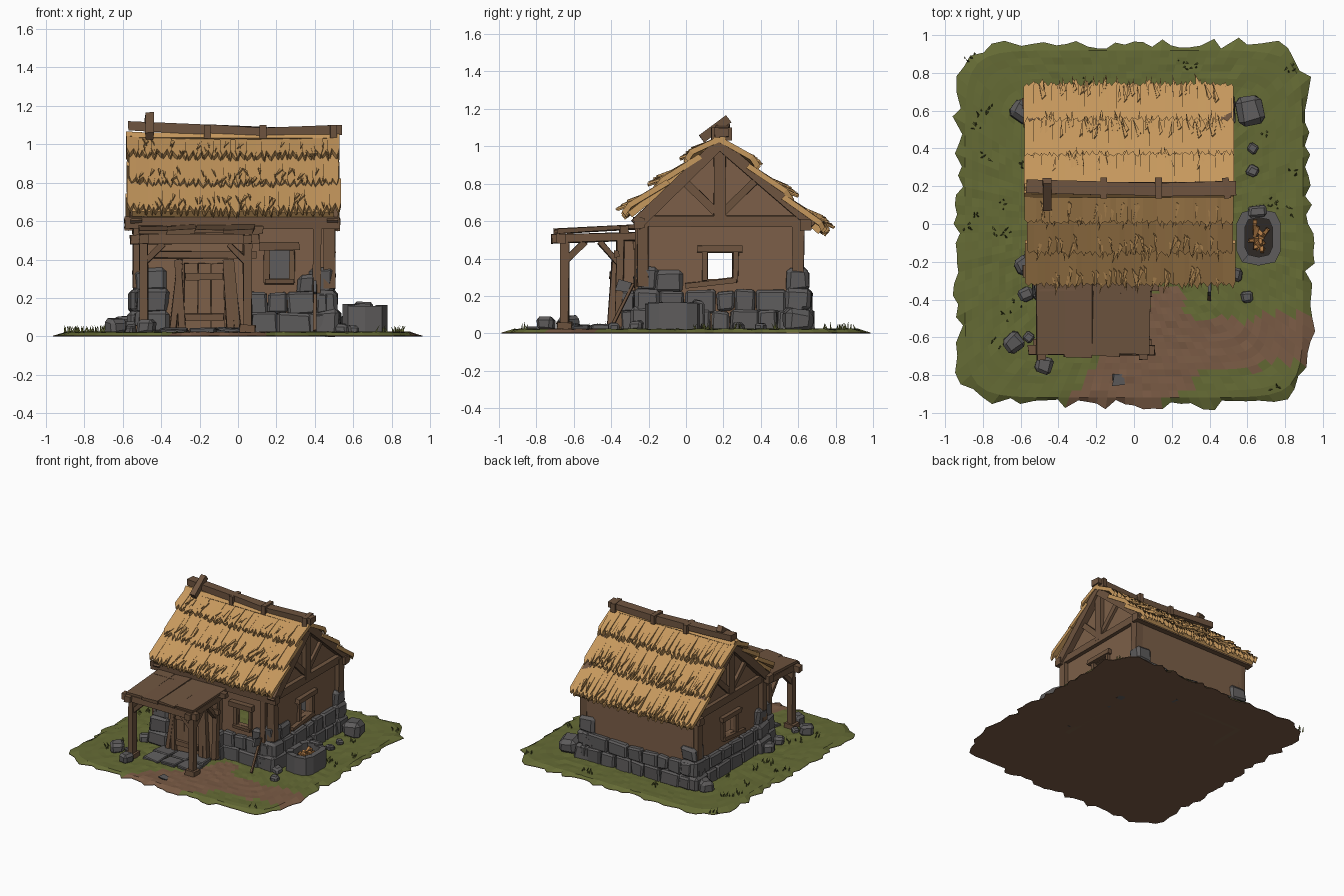
import bpy, bmesh, math, random
from mathutils import Vector as V, Matrix

random.seed(7)
rnd = random.uniform
if "Cube" in bpy.data.objects:
    bpy.data.objects.remove(bpy.data.objects["Cube"])


def material(name, hexa):
    m = bpy.data.materials.new(name)
    m.use_nodes = True
    srgb = [int(hexa[i:i + 2], 16) / 255 for i in (0, 2, 4)]
    col = [((c + 0.055) / 1.055) ** 2.4 for c in srgb] + [1]
    m.diffuse_color = col
    m.node_tree.nodes["Principled BSDF"].inputs["Base Color"].default_value = col
    return m


THATCH, TIMBER = material("thatch", "C6985D"), material("timber", "6E543F")
DAUB, STONE = material("daub", "7C5F48"), material("stone", "5E5C5C")
GRASS, DIRT = material("grass", "656B35"), material("dirt", "7A5B45")
CHAR, WOOD = material("charcoal", "2E2926"), material("firewood", "B07A45")


class Part:
    """Collects simple solids into one named object."""
    def __init__(self, name, *mats):
        self.name, self.mats, self.bm = name, mats, bmesh.new()

    def box(self, c, size, rot=None, jit=0.0, bevel=0.0):
        mat = Matrix.Translation(c) @ (rot or Matrix()) @ Matrix.Diagonal((*size, 1))
        verts = bmesh.ops.create_cube(self.bm, size=1, matrix=mat)["verts"]
        for v in verts:
            v.co += V((rnd(-jit, jit), rnd(-jit, jit), rnd(-jit, jit)))
        if bevel:
            edges = list({e for v in verts for e in v.link_edges})
            bmesh.ops.bevel(self.bm, geom=edges, offset=bevel, segments=1, affect='EDGES')

    def beam(self, p, q, w, h=None, jit=0.004):
        p, q = V(p), V(q)
        x = (q - p).normalized()
        up = V((0, 1, 0)) if abs(x.z) > 0.95 else V((0, 0, 1))
        y = up.cross(x).normalized()
        rot = Matrix((x, y, x.cross(y))).transposed().to_4x4()
        self.box((p + q) / 2, ((q - p).length, w, h or w), rot, jit)

    def prism(self, pts, vec):
        a = [self.bm.verts.new(p) for p in pts]
        b = [self.bm.verts.new(V(p) + V(vec)) for p in pts]
        self.bm.faces.new(a)
        self.bm.faces.new(b[::-1])
        for i in range(len(a)):
            j = i - 1
            self.bm.faces.new((a[j], a[i], b[i], b[j]))

    def done(self):
        bmesh.ops.recalc_face_normals(self.bm, faces=self.bm.faces)
        me = bpy.data.meshes.new(self.name)
        self.bm.to_mesh(me)
        self.bm.free()
        for m in self.mats:
            me.materials.append(m)
        ob = bpy.data.objects.new(self.name, me)
        bpy.context.collection.objects.link(ob)


X0, X1, Y0, Y1, YR = -0.51, 0.47, -0.24, 0.63, 0.18   # wall planes and ridge line
TRACK = [V(p) for p in ((-0.15, -0.98), (0.2, -0.66), (0.98, -0.6))]


def on_path(x, y):
    p = V((x, y))
    for a, b, r in ((TRACK[0], TRACK[1], 0.2), (TRACK[1], TRACK[2], 0.13), (TRACK[1], V((0.17, -0.4)), 0.09)):
        t = max(0, min(1, (p - a).dot(b - a) / (b - a).length_squared))
        if (p - a.lerp(b, t)).length < r + 0.02 * math.sin(17 * x + 11 * y):
            return True
    return False


# Ground: a ragged rounded square with a dirt track
g = Part("ground", GRASS, DIRT)
N, R = 120, 26
rings = []
edge = [1 + rnd(-0.03, 0.035) for _ in range(N)]
for k in range(1, R + 1):
    ring = []
    for i in range(N):
        a = math.tau * i / N
        c, s = math.cos(a), math.sin(a)
        r = (abs(c) ** 9 + abs(s) ** 9) ** (-1 / 9) * k / R * (edge[i] if k == R else 1)
        z = 0.004 if k == R else 0.022 + rnd(-0.004, 0.004)
        ring.append(g.bm.verts.new((0.93 * r * c, 0.955 * r * s, z)))
    rings.append(ring)
rings.append([g.bm.verts.new((v.co.x, v.co.y, 0)) for v in rings[-1]])
g.bm.faces.new(rings[0])
under = g.bm.faces.new(rings[-1])
for lo, hi in zip(rings, rings[1:]):
    for i in range(N):
        g.bm.faces.new((lo[i - 1], lo[i], hi[i], hi[i - 1]))
for f in g.bm.faces:
    c = f.calc_center_median()
    f.material_index = int(f == under or c.z < 0.003 or on_path(c.x, c.y))
g.done()

# Grass blades in small clumps
g = Part("grass_blades", GRASS)
for _ in range(60):
    x, y = rnd(-0.88, 0.88), rnd(-0.88, 0.9)
    if on_path(x, y) or (abs(x) < 0.6 and -0.72 < y < 0.68):
        continue
    for _ in range(4):
        m = Matrix.Translation((x + rnd(-0.03, 0.03), y + rnd(-0.03, 0.03), 0.035)) @ Matrix.Rotation(rnd(-0.5, 0.5), 4, 'X') @ Matrix.Rotation(rnd(-0.5, 0.5), 4, 'Y')
        bmesh.ops.create_cone(g.bm, cap_ends=True, segments=3, radius1=0.007, radius2=0, depth=rnd(0.03, 0.06), matrix=m)
g.done()

# Walls: gables with a window each, front with one window, plain back
w = Part("walls", DAUB)
for x in (X0, X1 - 0.04):
    for side, eave in ((Y0, 0.6), (Y1, 0.6)):
        win = YR + math.copysign(0.07, side - YR)
        pts = [(side, 0), (YR, 0), (YR, 0.29), (win, 0.29), (win, 0.43), (YR, 0.43), (YR, 1.02), (side, eave)]
        w.prism([(x, y, z) for y, z in pts], (0.04, 0, 0))
for side, win in ((X0, 0.16), (X1, 0.27)):
    pts = [(side, 0), (0.215, 0), (0.215, 0.3), (win, 0.3), (win, 0.45), (0.215, 0.45), (0.215, 0.6), (side, 0.6)]
    w.prism([(x, Y0, z) for x, z in pts], (0, 0.04, 0))
w.box((-0.02, Y1 - 0.02, 0.3), (X1 - X0, 0.04, 0.6))
w.prism([(-0.49, -0.37, 0), (0.03, -0.37, 0), (0.03, -0.34, 0.52), (-0.47, -0.34, 0.52), ], (0, 0.11, 0))
w.done()
s = Part("inner_slab", STONE)
s.box((0.215, Y1 - 0.045, 0.3), (0.2, 0.009, 0.4))
s.done()

# Stone footing: two staggered courses, then heavier corner piles
s = Part("stone_footing", STONE)


def courses(a, b, out):
    a, b, out = V(a), V(b), V(out)
    length = (b - a).length
    for row in range(2):
        t = 0
        while t < length - 0.03:
            step = min(rnd(0.09, 0.18), length - t)
            c = a.lerp(b, (t + step / 2) / length) + out * (0.012 - 0.01 * row)
            size = [abs(d) * (step - 0.004) + abs(o) * 0.08 for d, o in zip((b - a) / length, out)]
            h = rnd(0.1, 0.125)
            s.box((c.x, c.y, 0.065 + 0.107 * row), (size[0], size[1], h), None, 0.007, 0.012)
            t += step


courses((X0, Y1, 0), (X1, Y1, 0), (0, 1, 0))
courses((X1, Y0, 0), (X1, Y1, 0), (1, 0, 0))
courses((X0, Y0, 0), (X0, Y1, 0), (-1, 0, 0))
courses((0.05, Y0, 0), (X1, Y0, 0), (0, -1, 0))
courses((0.03, -0.35, 0), (0.03, Y0, 0), (1, 0, 0))
for x, y, ox, oy in ((X0, Y1, -1, 1), (X1, Y1, 1, 1), (X1, Y0, 1, -1), (X0, Y0, -1, -1), (-0.48, -0.35, -1, -1)):
    for k in range(3):
        d = 0.17 - 0.025 * k
        s.box((x - ox * 0.035, y - oy * 0.035, 0.07 + 0.11 * k), (d + 0.02, d, 0.125), Matrix.Rotation(rnd(-0.1, 0.1), 4, 'Z'), 0.012, 0.02)
s.box((X1 - 0.02, -0.1, 0.28), (0.09, 0.15, 0.12), None, 0.012, 0.02)
s.box((0.36, Y0, 0.27), (0.1, 0.08, 0.1), None, 0.012, 0.02)
s.done()

# Timber frame
t = Part("timber_frame", TIMBER)
for y, z in ((Y0 - 0.01, 0.59), (Y1 + 0.01, 0.58)):
    t.beam((-0.59, y, z), (0.53, y, z), 0.06)
for x in (X0 - 0.005, X1 + 0.005):
    t.beam((x, Y0, 0.6), (x, Y1, 0.6), 0.05, 0.06)
    t.beam((x, YR, 0.6), (x, YR, 1.03), 0.05, 0.065)
    for y in (Y0 + 0.01, Y1 - 0.03):
        t.beam((x, y, 0.25), (x, y, 0.6), 0.06)
    for sgn, end in ((-1, Y0 - 0.03), (1, Y1 + 0.05)):
        xo = x + math.copysign(0.015, x)
        t.beam((xo, YR - sgn * 0.02, 1.03), (xo, end, 0.58), 0.06, 0.06)
        t.beam((x, YR + sgn * 0.02, 0.65), (x, YR + sgn * 0.2, 0.82), 0.035, 0.04)
    # gable window frame
    t.beam((x, 0.06, 0.45), (x, 0.3, 0.45), 0.06, 0.035)
    t.beam((x, 0.0, 0.255), (x, 0.27, 0.285), 0.05, 0.03)
    for y in (0.1, 0.265):
        t.beam((x, y, 0.28), (x, y, 0.44), 0.03)
for x in (X0 + 0.02, 0.41):
    t.beam((x, Y0 - 0.01, 0.2), (x, Y0 - 0.01, 0.58), 0.04, 0.045)
t.beam((0.11, Y0 - 0.02, 0.47), (0.32, Y0 - 0.02, 0.47), 0.05, 0.04)
for x in (0.15, 0.28):
    t.beam((x, Y0, 0.28), (x, Y0, 0.46), 0.03, 0.025)
t.beam((0.14, Y0 - 0.01, 0.285), (0.29, Y0 - 0.01, 0.285), 0.04, 0.025)
t.done()

# Thatch: base slabs, three ragged courses a side and loose straw
r = Part("thatch_roof", THATCH)
for top, eave in ((V((0, 0.2, 1.06)), V((0, -0.31, 0.65))), (V((0, 0.16, 1.06)), V((0, 0.73, 0.56)))):
    down = (eave - top).normalized()
    nrm = V((0, -down.z, down.y)) if down.y > 0 else V((0, down.z, -down.y))
    length = (eave - top).length

    def at(x, u, n):
        sag = 0.015 * (1 - (x / 0.55) ** 2)
        return V((x, 0, -sag)) + top + down * u + nrm * n

    r.prism([at(-0.55, 0, 0), at(0.5, 0, 0), at(0.5, length, 0), at(-0.55, length, 0)], -nrm * 0.035)
    for c in range(3):
        end = length * (c + 1) / 3
        for i in range(25):
            x, hw = -0.545 + i * 0.0435 + rnd(-0.006, 0.006), rnd(0.026, 0.034)
            u0, lift, tip = max(0, end - 0.27), rnd(0.03, 0.045) + 0.012 * (c == 0), rnd(0.0, 0.03)
            r.prism([at(x - hw, u0, 0.005), at(x + hw, u0, 0.005), at(x + hw, end - 0.03, lift),
                     at(x + hw * 0.6, end + tip, lift - 0.015), at(x + rnd(-0.01, 0.01), end - 0.025, lift),
                     at(x - hw * 0.5, end + rnd(0, 0.025), lift - 0.015), at(x - hw, end - 0.03, lift)], -nrm * 0.03)
    for _ in range(110):
        c, x = random.randrange(3), rnd(-0.52, 0.47)
        u = length * (c + 1) / 3 - rnd(0, 0.09)
        r.prism([at(x, u - 0.05, 0.03), at(x + 0.016, u - 0.03, 0.035), at(x + rnd(-0.025, 0.025), u + 0.04, 0.06)], -nrm * 0.012)
r.done()

# Ridge log, its lashings and the crossed end pole
p = Part("ridge_log", TIMBER)
spine = [(-0.57, 0.2, 1.095), (-0.15, 0.19, 1.075), (0.15, 0.185, 1.06), (0.54, 0.19, 1.075)]
for a, b in zip(spine, spine[1:]):
    p.beam(a, b, 0.07, 0.05)
for x in (-0.16, 0.13, 0.49):
    p.box((x, 0.19, 1.065), (0.035, 0.11, 0.07), Matrix.Rotation(rnd(-0.15, 0.15), 4, 'Z'))
p.beam((-0.46, 0.08, 1.04), (-0.46, 0.23, 1.15), 0.045, 0.045)
p.done()

# Porch: posts, rails, braces and a plank roof
p = Part("porch_frame", TIMBER)
for x in (-0.49, 0.05):
    p.beam((x, -0.65, 0.02), (x, -0.65, 0.5), 0.045)
    p.box((x, -0.65, 0.04), (0.08, 0.08, 0.04), None, 0.005)
    p.beam((x, -0.72, 0.505), (x, -0.25, 0.52), 0.045)
    p.beam((x, -0.65, 0.38), (x, -0.54, 0.49), 0.03)
    p.beam((x, -0.35, 0.36), (x, -0.46, 0.49), 0.03)
    p.beam((x, -0.36, 0.03), (x, -0.35, 0.5), 0.04)
    s = 1 if x < 0 else -1
    p.beam((x, -0.65, 0.38), (x + s * 0.1, -0.65, 0.48), 0.03)
p.beam((-0.56, -0.67, 0.505), (0.11, -0.67, 0.505), 0.05, 0.05)
p.beam((-0.5, -0.33, 0.55), (0.13, -0.33, 0.555), 0.05, 0.04)
p.done()
p = Part("porch_roof", TIMBER)
for i in range(4):
    x = -0.445 + 0.152 * i
    p.beam((x + rnd(-0.01, 0.01), -0.7 + rnd(-0.01, 0.015), 0.545), (x, -0.24, 0.57), 0.152, 0.022, 0.005)
p.done()

# Door with leaning jamb planks
d = Part("door", DAUB)
for i in range(3):
    d.box((-0.245 + 0.07 * i, -0.375, 0.2), (0.067, 0.03, 0.36), None, 0.003)
d.done()
d = Part("door_frame", TIMBER)
for a, b in ((-0.34, -0.3), (-0.29, -0.31), (0.0, -0.04), (-0.04, -0.06)):
    d.beam((a, -0.4, 0.03), (b, -0.375, 0.4), 0.035, 0.04)
for z, y, w0 in ((0.425, -0.37, 0.27), (0.31, -0.395, 0.1), (0.1, -0.395, 0.1)):
    d.beam((-0.175 - w0, y, z), (-0.175 + w0, y, z), 0.025, 0.035)
d.done()

# Doorstep flagstones and loose boulders
s = Part("flagstones", STONE)
for i in range(3):
    for j in range(2):
        s.box((-0.33 + 0.15 * i, -0.45 - 0.13 * j, 0.027), (0.14, 0.12, 0.03), Matrix.Rotation(rnd(-0.1, 0.1), 4, 'Z'), 0.01, 0.006)
s.box((-0.08, -0.82, 0.022), (0.06, 0.06, 0.015), None, 0.01)
s.done()
s = Part("boulders", STONE)
for x, y, d in ((0.61, 0.6, 0.15), (0.63, 0.4, 0.05), (0.63, 0.28, 0.06), (-0.64, -0.63, 0.1), (-0.56, -0.6, 0.05), (-0.48, -0.75, 0.09),
                (0.6, -0.39, 0.06), (-0.59, -0.22, 0.09), (-0.57, -0.37, 0.08), (-0.59, 0.6, 0.12), (0.54, -0.27, 0.07)):
    s.box((x, y, 0.015 + d * 0.35), (d, d, d * 0.8), Matrix.Rotation(rnd(0, 1.5), 4, 'Z'), d * 0.1, d * 0.2)
s.done()

# Stone fire pit with a charcoal bed and split logs
f = Part("fire_pit", STONE)
ring = [(math.copysign(abs(math.cos(a)) ** 0.6, math.cos(a)), math.copysign(abs(math.sin(a)) ** 0.6, math.sin(a)))
        for a in (math.tau * (i + 0.5) / 10 for i in range(10))]
for i in range(10):
    (ax, ay), (bx, by) = ring[i - 1], ring[i]
    f.prism([(0.66 + x * q, -0.07 + y * (q + 0.03), 0.01) for x, y, q in ((ax, ay, 0.12), (bx, by, 0.12), (bx, by, 0.075), (ax, ay, 0.075))],
            (0, 0, 0.145 + rnd(0, 0.015)))
f.box((0.65, 0.07, 0.1), (0.09, 0.06, 0.15), None, 0.01, 0.012)
f.done()
f = Part("charcoal_bed", CHAR)
f.prism([(0.66 + 0.078 * x, -0.07 + 0.108 * y, 0.02) for x, y in ring], (0, 0, 0.09))
f.done()
f = Part("split_logs", WOOD)
for _ in range(14):
    a, x, y = rnd(0, math.tau), 0.66 + rnd(-0.035, 0.035), -0.07 + rnd(-0.065, 0.065)
    dx, dy = 0.028 * math.cos(a), 0.028 * math.sin(a)
    f.beam((x - dx, y - dy, 0.115), (x + dx, y + dy, rnd(0.125, 0.15)), 0.02, 0.018)
f.done()

# Axe leaning on the front wall
a = Part("axe_handle", TIMBER)
a.beam((0.4, -0.4, 0.03), (0.4, -0.28, 0.27), 0.016)
a.done()
a = Part("axe_head", STONE)
a.prism([(0.392, -0.29, 0.27), (0.392, -0.31, 0.22), (0.392, -0.38, 0.23), (0.392, -0.36, 0.29)], (0.016, 0, 0))
a.done()
